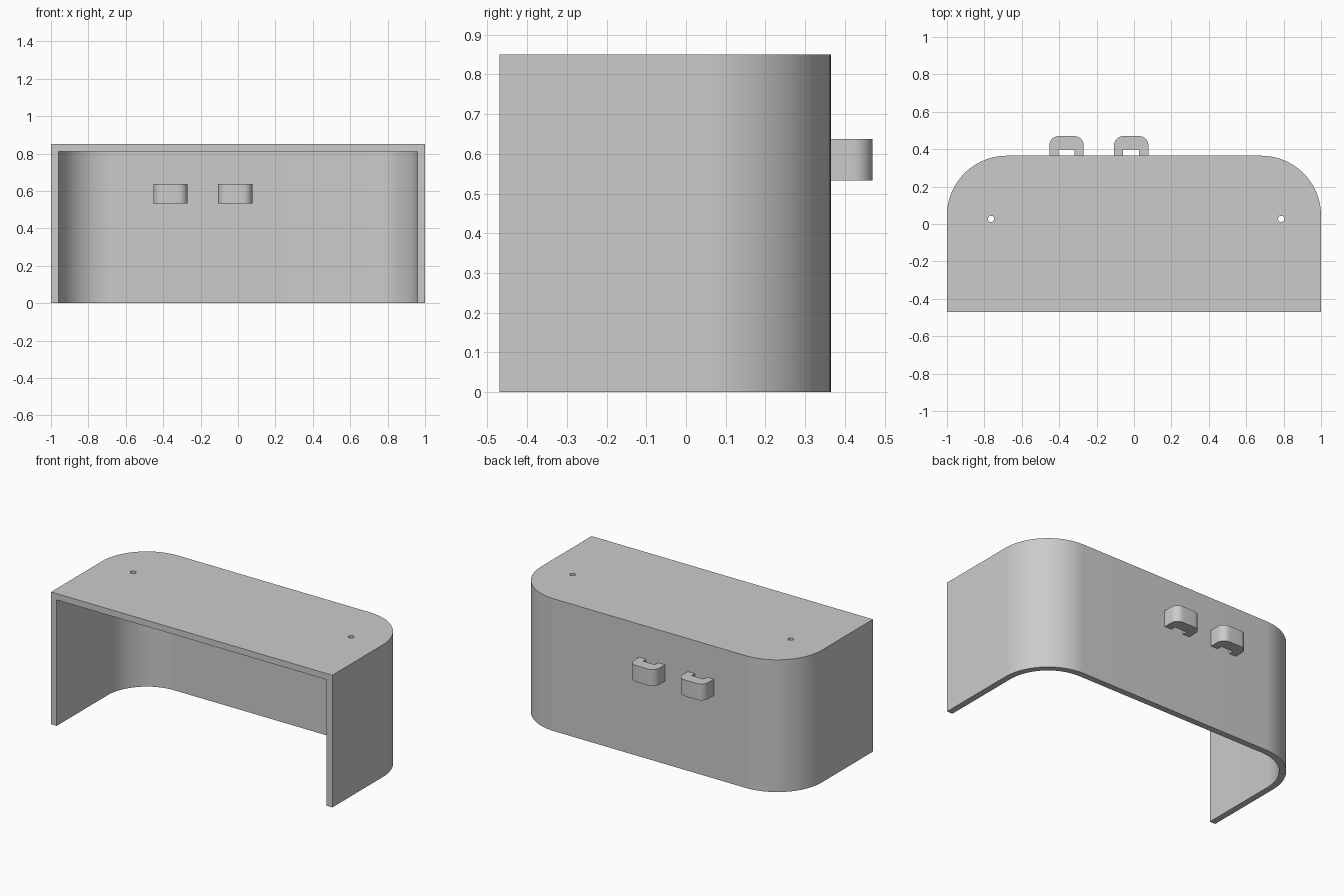
import bpy, bmesh, math

cube = bpy.data.objects.get("Cube")
if cube:
    bpy.data.objects.remove(cube, do_unlink=True)

GREY = (0.6, 0.6, 0.6, 1.0)
mat = bpy.data.materials.new("plain grey")
mat.use_nodes = True
mat.diffuse_color = GREY
mat.node_tree.nodes["Principled BSDF"].inputs["Base Color"].default_value = GREY

HEIGHT, WALL = 0.85, 0.04
FRONT, BACK = -0.47, 0.365
RADIUS = 0.32


def arc(cx, cy, r, start, end, steps):
    """Points along an arc, angles in degrees."""
    return [(cx + r * math.cos(math.radians(start + (end - start) * i / steps)),
             cy + r * math.sin(math.radians(start + (end - start) * i / steps)))
            for i in range(steps + 1)]


def prism(name, outline, z0, z1):
    """Extrude a plan outline between two heights."""
    bm = bmesh.new()
    face = bm.faces.new([bm.verts.new((x, y, z0)) for x, y in outline])
    up = bmesh.ops.extrude_face_region(bm, geom=[face])
    verts = [v for v in up["geom"] if isinstance(v, bmesh.types.BMVert)]
    bmesh.ops.translate(bm, vec=(0, 0, z1 - z0), verts=verts)
    bmesh.ops.recalc_face_normals(bm, faces=bm.faces[:])
    mesh = bpy.data.meshes.new(name)
    bm.to_mesh(mesh)
    bm.free()
    mesh.materials.append(mat)
    obj = bpy.data.objects.new(name, mesh)
    bpy.context.collection.objects.link(obj)
    return obj


def smooth(obj):
    bpy.ops.object.select_all(action="DESELECT")
    obj.select_set(True)
    bpy.context.view_layer.objects.active = obj
    bpy.ops.object.shade_smooth_by_angle(angle=math.radians(30))


def shell_outline(half, front, back, r):
    """Straight at the front, two large rounded corners at the back."""
    return ([(-half, front), (half, front)]
            + arc(half - r, back - r, r, 0, 90, 24)
            + arc(r - half, back - r, r, 90, 180, 24))


def cut(obj, cutter):
    mod = obj.modifiers.new("cut", "BOOLEAN")
    mod.operation = "DIFFERENCE"
    mod.solver = "EXACT"
    mod.object = cutter
    bpy.context.view_layer.objects.active = obj
    bpy.ops.object.modifier_apply(modifier=mod.name)
    bpy.data.objects.remove(cutter, do_unlink=True)


# Hood: open at the front and the bottom
hood = prism("hood", shell_outline(1.0, FRONT, BACK, RADIUS), 0, HEIGHT)
cut(hood, prism("hollow", shell_outline(1.0 - WALL, FRONT - 0.2, BACK - WALL, RADIUS - WALL),
                -0.2, HEIGHT - WALL))

# Screw holes through the top panel
for x in (-0.764, 0.787):
    cut(hood, prism("hole", arc(x, 0.027, 0.017, 0, 345, 23), HEIGHT - 0.1, HEIGHT + 0.1))
smooth(hood)


# Cable clips on both faces of the back wall
def clip(name, cx, wall_y, side):
    half, depth, r, slot, gap = 0.092, 0.105, 0.05, 0.043, 0.032
    sunk = -0.005
    plan = ([(slot, sunk), (half, sunk)]
            + arc(half - r, depth - r, r, 0, 90, 10)
            + arc(r - half, depth - r, r, 90, 180, 10)
            + [(-half, sunk), (-slot, sunk), (-slot, gap), (slot, gap)])
    smooth(prism(name, [(cx + x, wall_y + side * y) for x, y in plan], 0.533, 0.638))


for label, cx in (("right", -0.361), ("middle", -0.015)):
    clip(f"{label}_outer_clip", cx, BACK, 1)
    clip(f"{label}_inner_clip", cx, BACK - WALL, -1)
